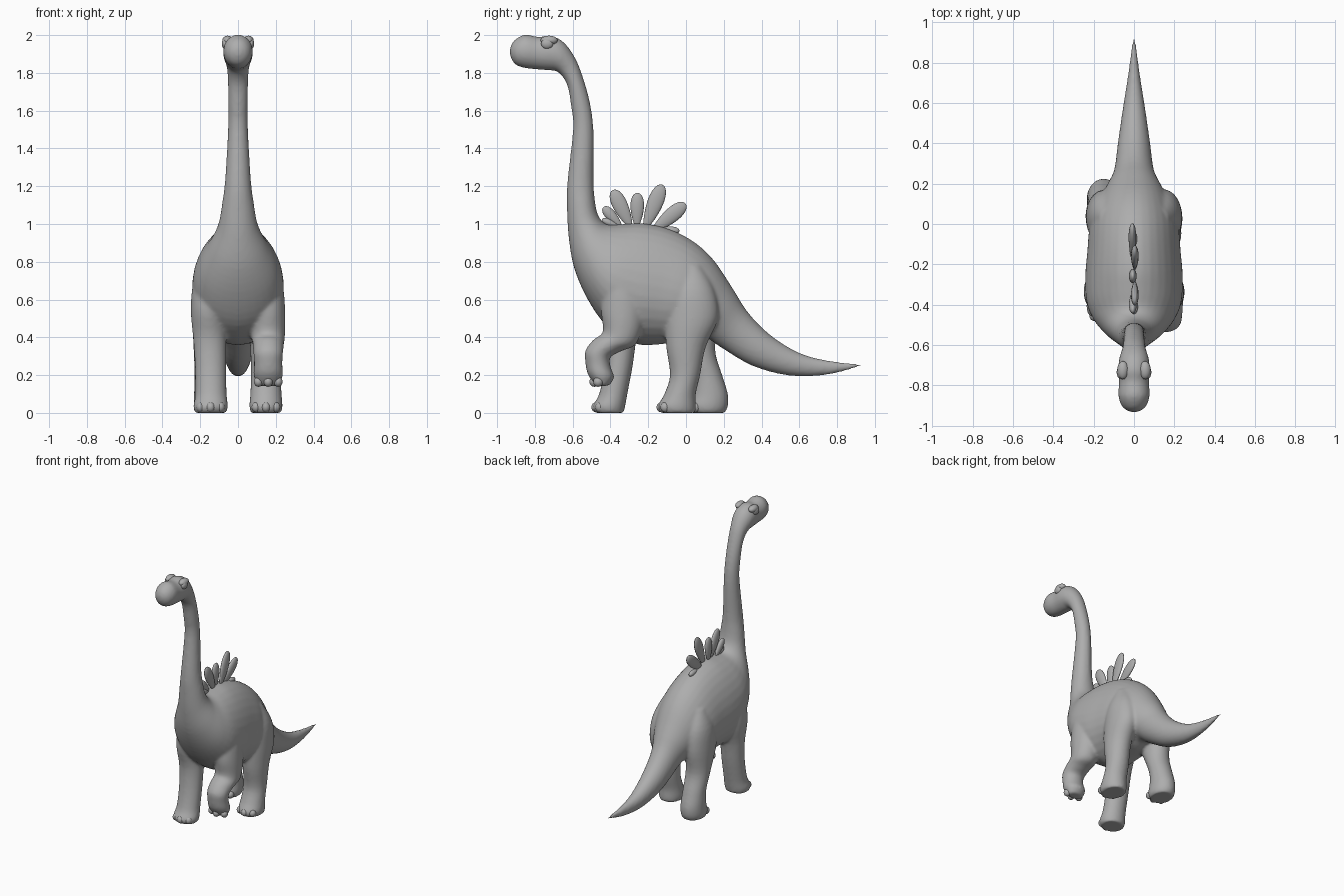
import bpy, bmesh, math
from mathutils import Vector

grey = bpy.data.materials.new("clay grey")
grey.diffuse_color = (0.42, 0.42, 0.42, 1)


def finish(bm, name):
    bmesh.ops.recalc_face_normals(bm, faces=bm.faces)
    me = bpy.data.meshes.new(name)
    bm.to_mesh(me)
    bm.free()
    me.materials.append(grey)
    me.shade_smooth()
    ob = bpy.data.objects.new(name, me)
    bpy.context.collection.objects.link(ob)
    return ob


def spline(rows, steps):
    """Catmull-Rom interpolation of section rows."""
    out = []
    for i in range(len(rows) - 1):
        quad = [rows[max(i - 1, 0)], rows[i], rows[i + 1], rows[min(i + 2, len(rows) - 1)]]
        for s in range(steps):
            t = s / steps
            out.append([0.5 * (2 * b + (c - a) * t + (2 * a - 5 * b + 4 * c - d) * t * t
                               + (3 * b - a - 3 * c + d) * t ** 3) for a, b, c, d in zip(*quad)])
    return out + [list(rows[-1])]


def loft(bm, rows, egg=0.0, n=32, steps=4):
    """Skin elliptical sections: edge A (y, z), edge B (y, z), centre x, half width."""
    rings = []
    for ya, za, yb, zb, x, w in spline(rows, steps):
        a, b = Vector((x, ya, za)), Vector((x, yb, zb))
        fat = egg * min(1, max(0, (w - 0.1) / 0.1))
        ring = []
        for k in range(n):
            t = 2 * math.pi * k / n
            p = (a + b) / 2 + (a - b) / 2 * math.cos(t)
            p.x += max(w, 0.003) * math.sin(t) * (1 - fat * math.cos(t))
            ring.append(bm.verts.new(p))
        rings.append(ring)
    for r, q in zip(rings, rings[1:]):
        for k in range(n):
            bm.faces.new((r[k], r[(k + 1) % n], q[(k + 1) % n], q[k]))
    bm.faces.new(rings[0])
    bm.faces.new(rings[-1])


def ellipsoid(name, loc, size, tilt=0.0):
    bm = bmesh.new()
    bmesh.ops.create_uvsphere(bm, u_segments=20, v_segments=12, radius=1)
    ob = finish(bm, name)
    ob.location, ob.scale, ob.rotation_euler = loc, size, (tilt, 0, 0)
    return ob


# Tail, trunk, neck and head: upper edge, lower edge, half width
trunk = [
    (.94, .257, .94, .25, .004), (.75, .278, .75, .202, .028), (.60, .318, .55, .197, .055),
    (.45, .41, .35, .25, .08), (.33, .53, .18, .35, .10), (.25, .655, .10, .40, .14),
    (.15, .805, .02, .38, .19), (.05, .90, -.08, .37, .22), (-.08, .97, -.18, .36, .23),
    (-.22, 1.003, -.28, .37, .24), (-.33, 1.0, -.42, .46, .235), (-.40, .995, -.52, .60, .20),
    (-.44, 1.01, -.59, .76, .15), (-.47, 1.06, -.62, .92, .105), (-.485, 1.15, -.63, 1.08, .083),
    (-.49, 1.25, -.628, 1.22, .068), (-.49, 1.5, -.598, 1.5, .053), (-.51, 1.65, -.608, 1.62, .052),
    (-.55, 1.79, -.627, 1.73, .054), (-.59, 1.885, -.66, 1.788, .06), (-.65, 1.965, -.69, 1.81, .074),
    (-.72, 1.998, -.72, 1.813, .078), (-.78, 1.99, -.78, 1.818, .074), (-.85, 2.003, -.85, 1.825, .078),
    (-.90, 1.98, -.90, 1.842, .062), (-.925, 1.95, -.925, 1.875, .035), (-.933, 1.92, -.933, 1.905, .008)]

# Legs: front edge, back edge, centre x, half width
front_left = [(-.48, 0, -.33, 0, -.145, .082), (-.495, .035, -.322, .035, -.145, .092),
              (-.46, .1, -.31, .1, -.143, .083), (-.428, .25, -.282, .25, -.145, .083),
              (-.42, .4, -.26, .4, -.15, .088), (-.45, .55, -.22, .55, -.158, .092),
              (-.43, .7, -.24, .7, -.15, .085), (-.38, .82, -.28, .82, -.13, .05)]
front_right = [(-.38, .82, -.28, .82, .13, .05), (-.43, .7, -.24, .68, .15, .085),
               (-.45, .55, -.22, .52, .158, .092), (-.44, .43, -.26, .37, .16, .088),
               (-.49, .388, -.34, .328, .16, .082), (-.533, .33, -.40, .295, .16, .078),
               (-.533, .27, -.398, .24, .16, .075), (-.52, .205, -.38, .19, .16, .078),
               (-.475, .14, -.405, .145, .16, .055)]
hind_right = [(-.135, 0, .05, 0, .148, .08), (-.15, .035, .052, .035, .148, .088),
              (-.115, .1, .052, .1, .148, .083), (-.085, .2, .075, .2, .148, .08),
              (-.105, .35, .105, .35, .15, .085), (-.11, .5, .17, .5, .148, .092),
              (-.09, .65, .15, .65, .14, .085), (-.03, .78, .08, .78, .12, .05)]
hind_left = [(.03, 0, .205, 0, -.15, .075), (.01, .035, .222, .035, -.15, .085),
             (.03, .1, .222, .1, -.15, .083), (.03, .2, .192, .2, -.15, .08),
             (-.02, .33, .155, .33, -.15, .085), (-.10, .5, .17, .5, -.148, .092),
             (-.09, .65, .15, .65, -.14, .085), (-.03, .78, .08, .78, -.12, .05)]

# One continuous skin over trunk and legs
bm = bmesh.new()
loft(bm, [(*r[:4], 0, r[4]) for r in trunk], egg=0.13)
for leg in (front_left, front_right, hind_right, hind_left):
    loft(bm, leg)
body = finish(bm, "body")
remesh = body.modifiers.new("blend", 'REMESH')
remesh.mode = 'VOXEL'
remesh.voxel_size = 0.01
remesh.use_smooth_shade = True
smooth = body.modifiers.new("soften", 'SMOOTH')
smooth.factor = 0.5
smooth.iterations = 8

# Toes
for foot, x, y, z in (("front_left", -.145, -.475, .03), ("front_right", .16, -.485, .165),
                      ("hind_right", .148, -.13, .03), ("hind_left", -.15, .03, .03)):
    for i in (-1, 0, 1):
        ellipsoid(f"{foot}_toe", (x + i * .052, y + abs(i) * .02, z), (.024, .026, .027))

# Eyes and brow bumps
for side in (-1, 1):
    ellipsoid("eye", (side * .068, -.735, 1.955), (.018, .032, .028))
    ellipsoid("brow", (side * .055, -.725, 1.972), (.028, .045, .025))

# Leaf-shaped back plates: base (y, z), tip (y, z), half width, x offset
for by, bz, ty, tz, w, x in (
        (-.35, .98, -.445, 1.025, .018, 0), (-.34, .98, -.437, 1.09, .027, -.006),
        (-.29, .98, -.388, 1.18, .038, .004), (-.26, .98, -.257, 1.165, .034, -.006),
        (-.22, .97, -.125, 1.208, .040, .004), (-.18, .96, -.002, 1.108, .038, -.008),
        (-.15, .97, -.035, .963, .020, -.004)):
    d = Vector((0, ty - by, tz - bz))
    bm = bmesh.new()
    bmesh.ops.create_uvsphere(bm, u_segments=20, v_segments=14, radius=1)
    for v in bm.verts:
        v.co.x *= 1 + .35 * v.co.z
        v.co.y *= 1 + .35 * v.co.z
    plate = finish(bm, "back_plate")
    plate.location = (x, (by + ty) / 2, (bz + tz) / 2)
    plate.scale = (.018, w, d.length / 2)
    plate.rotation_euler = (math.atan2(-d.y, d.z), 0, 0)
